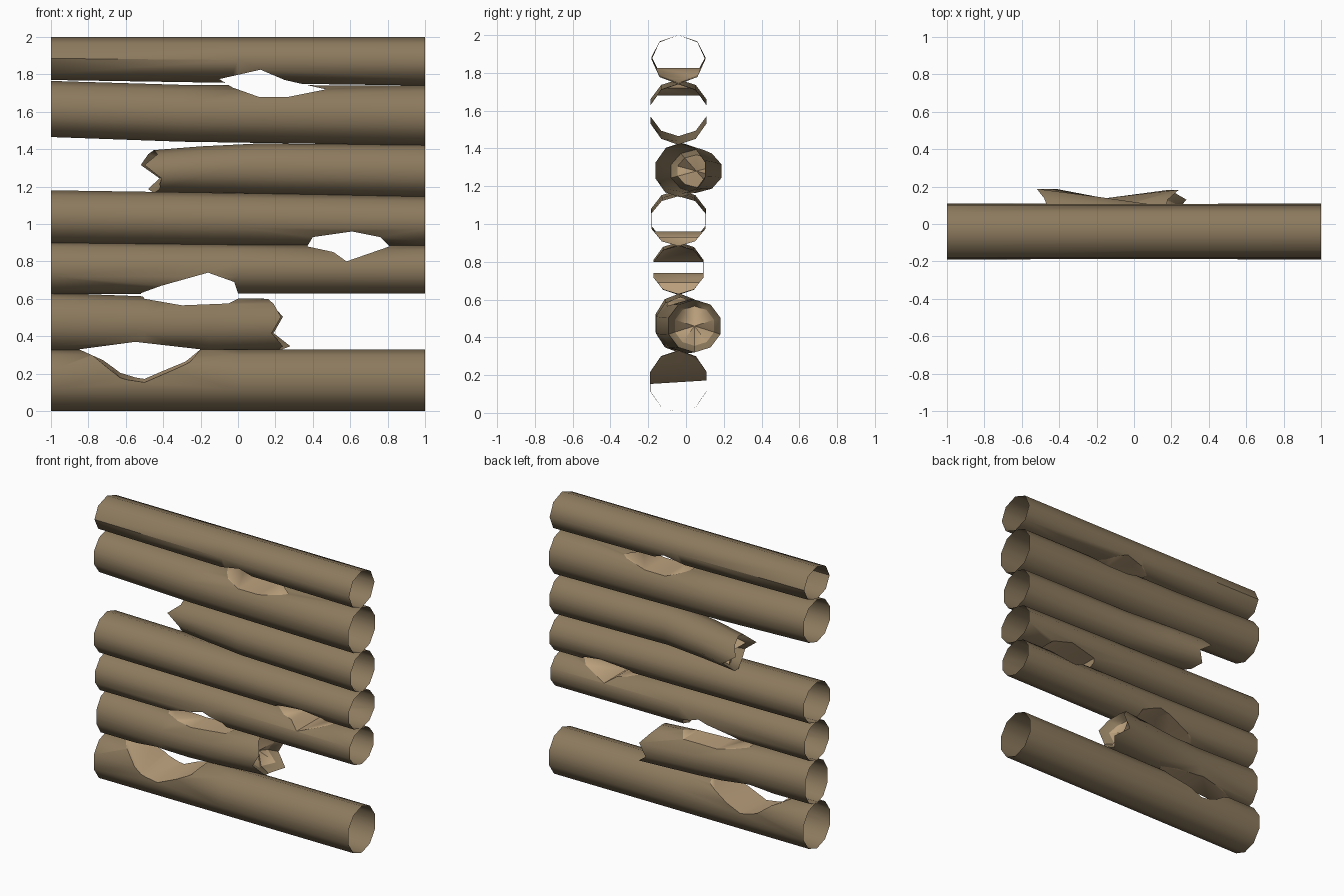
import bpy, bmesh, math

if "Cube" in bpy.data.objects:
    bpy.data.objects.remove(bpy.data.objects["Cube"])


def material(name, col):
    m = bpy.data.materials.new(name)
    m.diffuse_color = (*col, 1)
    m.use_nodes = True
    m.node_tree.nodes["Principled BSDF"].inputs["Base Color"].default_value = m.diffuse_color
    return m


bark = material("brown_bark", (0.265, 0.195, 0.112))
wood = material("pale_split_wood", (0.50, 0.355, 0.205))


def make_object(name, bm):
    bmesh.ops.recalc_face_normals(bm, faces=bm.faces)
    me = bpy.data.meshes.new(name)
    bm.to_mesh(me)
    bm.free()
    me.materials.append(bark)
    me.materials.append(wood)
    ob = bpy.data.objects.new(name, me)
    bpy.context.collection.objects.link(ob)
    return ob


def log_mesh(stations, sides, jag=None, jag_dir=0):
    """Closed log through (x, y, z, ry, rz) stations; jag breaks one end."""
    bm = bmesh.new()
    rings = []
    for k, (x, cy, cz, ry, rz) in enumerate(stations):
        broken = (jag_dir > 0 and k == len(stations) - 1) or (jag_dir < 0 and k == 0)
        ring = []
        for i in range(sides):
            a = 2 * math.pi * i / sides
            dx = jag[i] if broken else 0
            ring.append(bm.verts.new((x + dx, cy + ry * math.sin(a), cz + rz * math.cos(a))))
        rings.append(ring)

    def bridge(r0, r1):
        for i in range(sides):
            j = (i + 1) % sides
            bm.faces.new((r0[i], r0[j], r1[j], r1[i]))

    for r0, r1 in zip(rings, rings[1:]):
        bridge(r0, r1)
    for end, ring in ((-1, rings[0]), (1, rings[-1])):
        if end != jag_dir:
            bm.faces.new(ring)
            continue
        # splintered rim around a recessed pale core
        x, cy, cz, ry, rz = stations[-1 if end > 0 else 0]
        inner = [bm.verts.new((v.co.x - end * 0.06, cy + (v.co.y - cy) * .75,
                               cz + (v.co.z - cz) * .75)) for v in ring]
        bridge(ring, inner)
        c = bm.verts.new((x - end * 0.08, cy, cz))
        for i in range(sides):
            bm.faces.new((inner[i], inner[(i + 1) % sides], c)).material_index = 1
    return bm


def hole_cutter(name, outline, front_drop=None):
    """Prism through the wall; front_drop lowers chosen points at the front."""
    front_drop = front_drop or {}
    bm = bmesh.new()
    back = [bm.verts.new((x, 0.4, z)) for x, z in outline]
    front = [bm.verts.new((x, -0.4, z - front_drop.get(i, 0))) for i, (x, z) in enumerate(outline)]
    n = len(outline)
    bm.faces.new(back)
    bm.faces.new(front)
    for i in range(n):
        j = (i + 1) % n
        bm.faces.new((back[i], back[j], front[j], front[i]))
    for f in bm.faces:
        f.material_index = 1
    ob = make_object(name, bm)
    ob.hide_render = True
    return ob


# gaps hacked between neighbouring logs
gap_a = hole_cutter("cutter_bottom_gap", [(-.85, .33), (-.55, .37), (-.2, .33), (-.28, .285),
                    (-.50, .19), (-.63, .23)], {3: .05, 4: .05, 5: .07})
gap_b = hole_cutter("cutter_low_gap", [(-.52, .63), (-.41, .67), (-.16, .74), (-.02, .69), (0, .63),
                    (0, .60), (-.05, .575), (-.3, .565), (-.5, .60)])
gap_c = hole_cutter("cutter_middle_gap", [(.37, .88), (.40, .93), (.61, .96), (.76, .93), (.81, .88),
                    (.58, .80), (.51, .85)])
gap_d = hole_cutter("cutter_top_gap", [(-.1, 1.775), (.12, 1.825), (.25, 1.77), (.47, 1.72),
                    (.27, 1.68), (.11, 1.68), (-.03, 1.73)])

# logs: name, stations, sides, cutters, jag, jag end
J2 = (-.05, -.03, .03, -.02, .07, .0, .03, -.03, .02, -.02)
J5 = (.03, .0, -.04, .06, .0, .03, .06, .07, -.02, .05)
logs = [
    ("bottom_log", [(-1, -.04, .166, .157, .166), (0, -.04, .165, .155, .165), (1, -.04, .165, .157, .165)],
     10, [gap_a], None, 0),
    ("broken_low_log", [(-1, -.035, .475, .132, .157), (-.5, -.03, .465, .135, .148),
                        (-.15, .005, .46, .14, .145), (.21, .045, .46, .145, .14)],
     10, [gap_a, gap_b], J2, 1),
    ("third_log", [(-1, -.04, .765, .14, .14), (0, -.04, .76, .138, .132), (1, -.04, .757, .14, .128)],
     10, [gap_b, gap_c], None, 0),
    ("fourth_log", [(-1, -.04, 1.037, .152, .143), (0, -.04, 1.025, .15, .14), (1, -.04, 1.015, .15, .132)],
     10, [gap_c], None, 0),
    ("broken_upper_log", [(-.48, .055, 1.28, .14, .115), (-.2, .015, 1.29, .138, .125),
                          (.1, -.025, 1.295, .135, .135), (1, -.03, 1.283, .137, .142)],
     10, [], J5, -1),
    ("sixth_log", [(-1, -.04, 1.615, .155, .15), (-.3, -.04, 1.592, .155, .152), (1, -.04, 1.58, .155, .16)],
     10, [gap_d], None, 0),
    ("top_log", [(-1, -.04, 1.885, .142, .115), (0, -.04, 1.877, .142, .123), (1, -.04, 1.87, .142, .13)],
     8, [gap_d], None, 0),
]

for name, stations, sides, cutters, jag, jag_dir in logs:
    ob = make_object(name, log_mesh(stations, sides, jag, jag_dir))
    bpy.ops.object.select_all(action='DESELECT')
    ob.select_set(True)
    bpy.context.view_layer.objects.active = ob
    for c in cutters:
        mod = ob.modifiers.new("gap", 'BOOLEAN')
        mod.operation = 'DIFFERENCE'
        mod.solver = 'EXACT'
        mod.object = c
        bpy.ops.object.modifier_apply(modifier=mod.name)
    # the logs are hollow shells: open the sawn ends
    bm = bmesh.new()
    bm.from_mesh(ob.data)
    ends = [f for f in bm.faces if all(abs(v.co.x) > .999 for v in f.verts)]
    bmesh.ops.delete(bm, geom=ends, context='FACES')
    bm.to_mesh(ob.data)
    bm.free()
    bpy.ops.object.shade_smooth_by_angle(angle=math.radians(50))

# remove the helpers
for c in (gap_a, gap_b, gap_c, gap_d):
    bpy.data.objects.remove(c)
